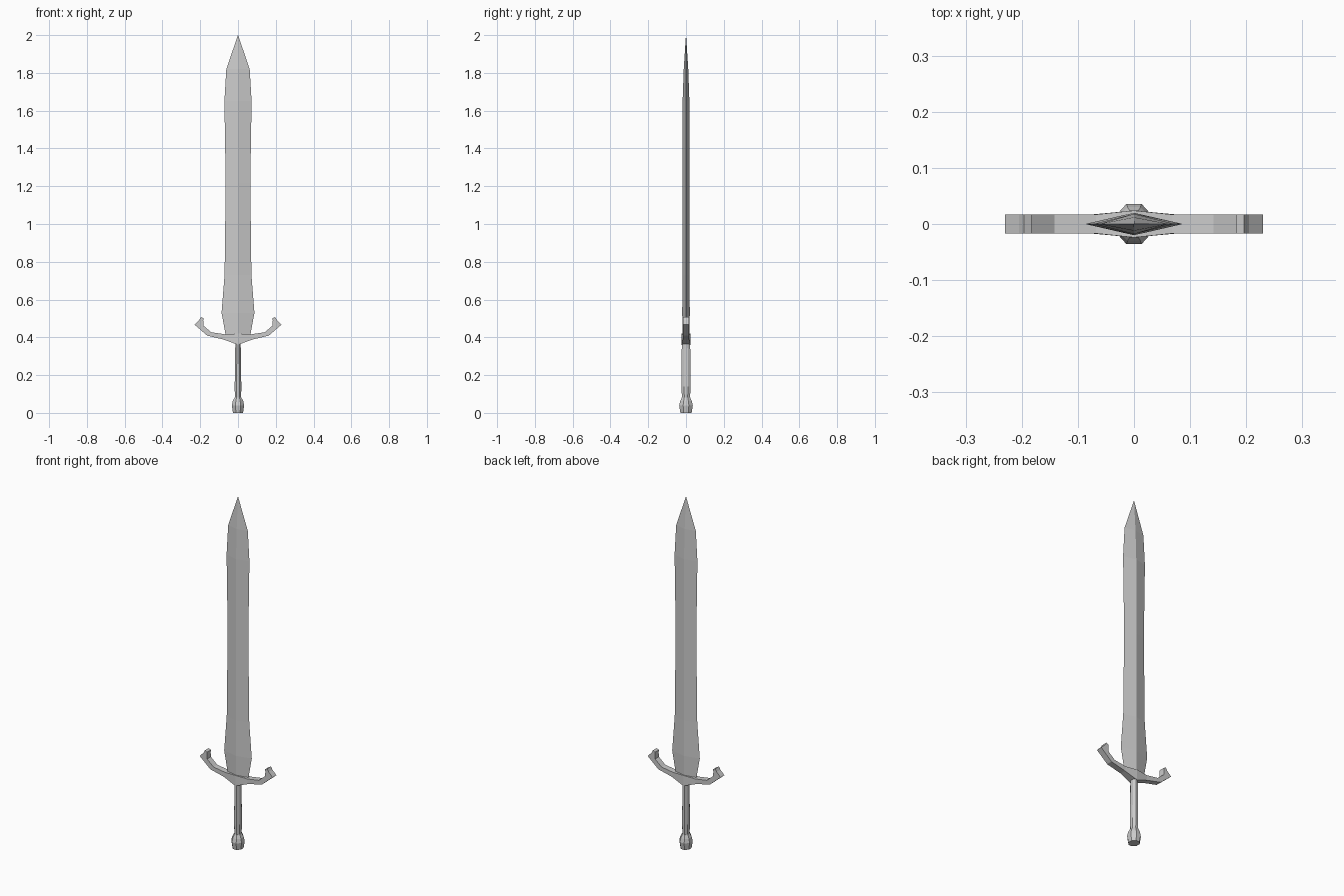
import bpy
import math

if "Cube" in bpy.data.objects:
    bpy.data.objects.remove(bpy.data.objects["Cube"])


def loft(name, rings):
    """Skin a closed solid through rings that share one vertex count."""
    n = len(rings[0])
    verts = [p for ring in rings for p in ring]
    faces = [list(range(n))[::-1], [len(verts) - n + i for i in range(n)]]
    for r in range(len(rings) - 1):
        for i in range(n):
            j = (i + 1) % n
            faces.append([r * n + i, r * n + j, (r + 1) * n + j, (r + 1) * n + i])
    mesh = bpy.data.meshes.new(name)
    mesh.from_pydata(verts, [], faces)
    mesh.validate()
    obj = bpy.data.objects.new(name, mesh)
    bpy.context.collection.objects.link(obj)
    return obj


def oval(rx, ry, z, sides=8):
    angles = [2 * math.pi * (i + 0.5) / sides for i in range(sides)]
    return [(rx * math.cos(a), ry * math.sin(a), z) for a in angles]


def diamond(w, t, z):
    return [(w, 0, z), (0, t, z), (-w, 0, z), (0, -t, z)]


# Blade: diamond section (half width, half thickness, height)
blade = [(0.064, 0.019, 0.405), (0.087, 0.020, 0.53), (0.071, 0.019, 0.73),
         (0.065, 0.018, 1.22), (0.072, 0.018, 1.65), (0.062, 0.012, 1.82),
         (0.0004, 0.0004, 2.0)]
loft("blade", [diamond(*s) for s in blade])

# Crossguard: (lower x, lower z, upper x, upper z, half depth), both sides
half = [(0, 0.36, 0, 0.42, 0.024), (0.075, 0.388, 0.068, 0.416, 0.017),
        (0.163, 0.409, 0.142, 0.427, 0.017), (0.23, 0.467, 0.183, 0.462, 0.017),
        (0.205, 0.492, 0.184, 0.488, 0.017), (0.196, 0.508, 0.183, 0.501, 0.017)]
stations = [(-a, b, -c, d, t) for a, b, c, d, t in half[:0:-1]] + half
loft("crossguard", [[(a, -t, b), (a, t, b), (c, t, d), (c, -t, d)]
                    for a, b, c, d, t in stations])

# Grip: slim oval handle
grip = [(0.018, 0.023, 0.07), (0.019, 0.026, 0.14), (0.017, 0.026, 0.28),
        (0.015, 0.023, 0.385)]
loft("grip", [oval(*s) for s in grip])

# Pommel: flared knob
pommel = [(0.029, 0.032, 0.0), (0.035, 0.039, 0.04), (0.030, 0.033, 0.062),
          (0.019, 0.024, 0.082)]
loft("pommel", [oval(*s) for s in pommel])
